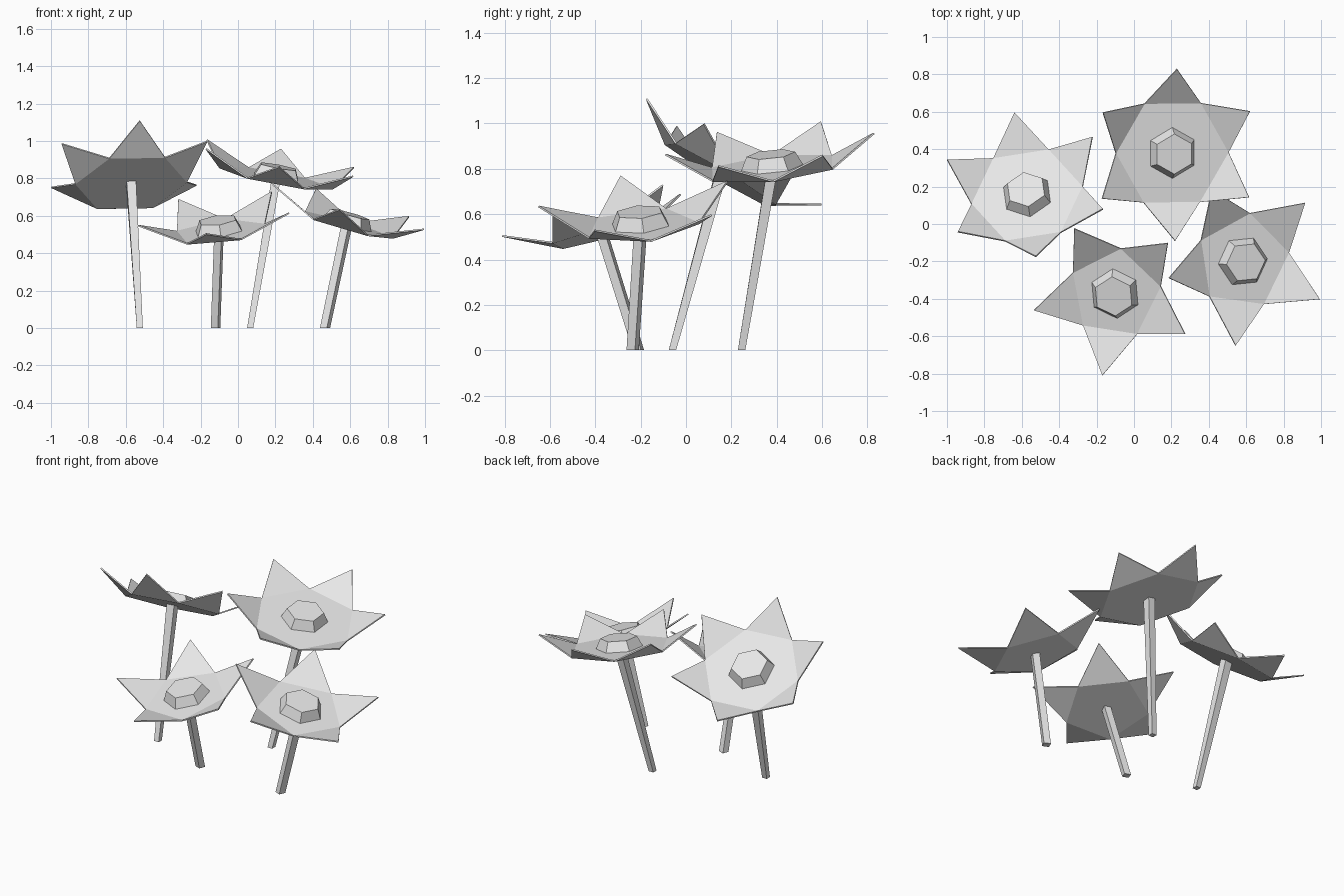
import bpy, bmesh, math
from mathutils import Vector

if "Cube" in bpy.data.objects:
    bpy.data.objects.remove(bpy.data.objects["Cube"])

mat = bpy.data.materials.new("light grey")
mat.diffuse_color = (0.8, 0.8, 0.8, 1)
mat.use_nodes = True
mat.node_tree.nodes["Principled BSDF"].inputs["Base Color"].default_value = mat.diffuse_color


def make_object(name, bm):
    bmesh.ops.recalc_face_normals(bm, faces=bm.faces[:])
    me = bpy.data.meshes.new(name)
    bm.to_mesh(me)
    bm.free()
    me.materials.append(mat)
    ob = bpy.data.objects.new(name, me)
    bpy.context.collection.objects.link(ob)
    return ob


def frame(slope, phase):
    """Axes of the tilted flower plane z = a*x + b*y, first axis at a top-view angle."""
    a, b = slope
    n = Vector((-a, -b, 1)).normalized()
    p = math.radians(phase)
    u = Vector((math.cos(p), math.sin(p), a * math.cos(p) + b * math.sin(p))).normalized()
    return u, n.cross(u), n


def ring(c, axes, r, h, count, turn=0.0):
    u, v, n = axes
    angs = [2 * math.pi * (i + turn) / count for i in range(count)]
    return [c + (u * math.cos(t) + v * math.sin(t)) * r + n * h for t in angs]


def loft(name, low, high):
    """Closed prism between two rings of points."""
    bm = bmesh.new()
    lo = [bm.verts.new(p) for p in low]
    hi = [bm.verts.new(p) for p in high]
    k = len(lo)
    for i in range(k):
        j = (i + 1) % k
        bm.faces.new((lo[i], lo[j], hi[j], hi[i]))
    bm.faces.new(lo[::-1])
    bm.faces.new(hi)
    return make_object(name, bm)


def flower(tag, centre, slope, phase, petals, tip_r, disc_r, lift, base, stem_r, stem_turn, core_phase):
    c = Vector(centre)
    axes = frame(slope, phase)
    # flat disc with raised pointed petals
    bm = bmesh.new()
    valley = [bm.verts.new(p) for p in ring(c, axes, disc_r, 0, petals, 0.5)]
    tips = [bm.verts.new(p) for p in ring(c, axes, tip_r, lift, petals)]
    bm.faces.new(valley)
    for i in range(petals):
        bm.faces.new((valley[i - 1], tips[i], valley[i]))
    bm.normal_update()
    blossom = make_object(tag + "_petals", bm)
    if blossom.data.polygons[0].normal.z < 0:
        blossom.data.flip_normals()
    mod = blossom.modifiers.new("thickness", 'SOLIDIFY')
    mod.thickness = 0.008
    mod.offset = -1
    # six-sided flower core
    core = frame(slope, core_phase)
    loft(tag + "_core", ring(c, core, 0.137, 0.0, 6), ring(c, core, 0.108, 0.06, 6))
    # leaning square stem
    flat = frame((0, 0), stem_turn)
    loft(tag + "_stem", ring(Vector((*base, 0)), flat, stem_r[0], 0, 4),
         ring(c, frame(slope, stem_turn), stem_r[1], -0.004, 4))


flower("left_flower", (-0.572, 0.155, 0.78), (0.108, -0.59), 98.4, 6, 0.452, 0.30, 0.115,
       (-0.525, -0.06), (0.023, 0.036), 45, 98)
flower("back_flower", (0.205, 0.38, 0.805), (-0.188, 0.104), 89.4, 6, 0.46, 0.306, 0.11,
       (0.065, 0.245), (0.023, 0.034), 45, 90)
flower("front_flower", (-0.102, -0.372, 0.519), (0.122, 0.257), 118.8, 5, 0.43, 0.25, 0.105,
       (-0.12, -0.21), (0.028, 0.029), 25, 95)
flower("right_flower", (0.582, -0.20, 0.552), (-0.284, 0.089), 116.4, 5, 0.445, 0.26, 0.11,
       (0.465, -0.235), (0.029, 0.031), 20, 6)
